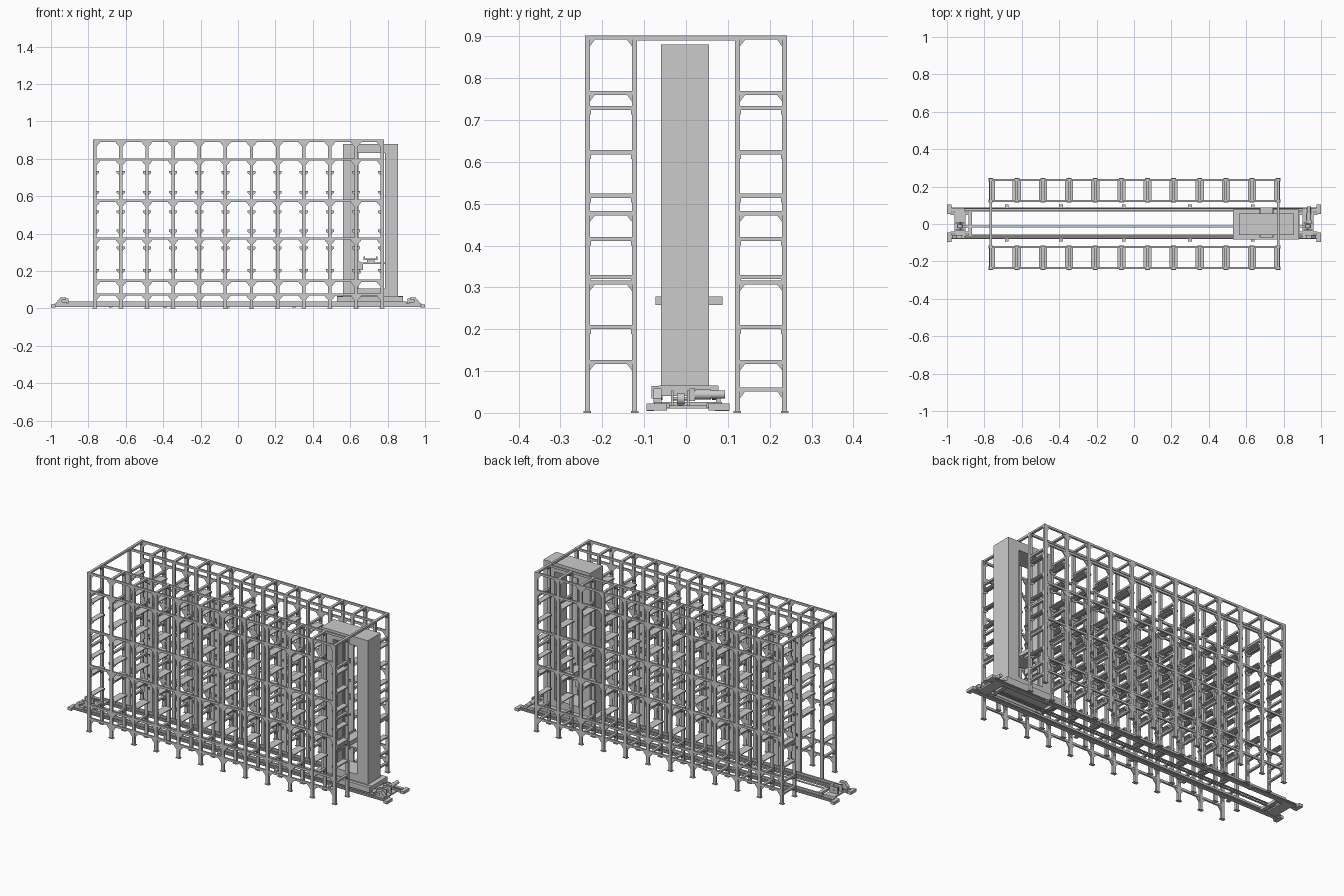
import bpy, bmesh, math
from mathutils import Matrix, Vector


class Part:
    """Collects simple solids into one named object."""
    def __init__(self, name):
        self.name, self.bm = name, bmesh.new()

    def box(self, x0, x1, y0, y1, z0, z1):
        m = Matrix.Translation(((x0 + x1) / 2, (y0 + y1) / 2, (z0 + z1) / 2))
        s = Matrix.Diagonal((abs(x1 - x0), abs(y1 - y0), abs(z1 - z0), 1))
        bmesh.ops.create_cube(self.bm, size=1, matrix=m @ s)
        return self

    def prism(self, pts, offset):
        vs = [self.bm.verts.new(p) for p in pts]
        f = self.bm.faces.new(vs)
        r = bmesh.ops.extrude_face_region(self.bm, geom=[f])
        new = [v for v in r["geom"] if isinstance(v, bmesh.types.BMVert)]
        bmesh.ops.translate(self.bm, verts=new, vec=Vector(offset))
        return self

    def cyl(self, a, b, r, n=20):
        a, b = Vector(a), Vector(b)
        rot = (b - a).to_track_quat('Z', 'Y').to_matrix().to_4x4()
        bmesh.ops.create_cone(self.bm, cap_ends=True, segments=n, radius1=r, radius2=r,
                              depth=(b - a).length, matrix=Matrix.Translation((a + b) / 2) @ rot)
        return self

    def done(self, smooth=False):
        bmesh.ops.recalc_face_normals(self.bm, faces=self.bm.faces)
        me = bpy.data.meshes.new(self.name)
        self.bm.to_mesh(me)
        self.bm.free()
        ob = bpy.data.objects.new(self.name, me)
        bpy.context.collection.objects.link(ob)
        if smooth:
            bpy.context.view_layer.objects.active = ob
            ob.select_set(True)
            bpy.ops.object.shade_smooth_by_angle(angle=math.radians(35))
            ob.select_set(False)
        return ob


POSTS = [-0.766 + 0.1397 * i for i in range(12)]
BEAMS = [0.075, 0.148, 0.374, 0.576, 0.797, 0.896]     # long beams
TIES = [0.122, 0.312, 0.477, 0.765, 0.897]             # frame ties with corner plates
SHELVES = [0.206, 0.326, 0.417, 0.520, 0.624, 0.730]   # bin supports
OUT, INN, W, T = 0.236, 0.123, 0.009, 0.006


def rack(side, name):
    s = 1 if side > 0 else -1
    # posts and feet
    p = Part(name + "_posts")
    for x in POSTS:
        for y in (OUT, INN):
            p.box(x - W, x + W, s * y - T, s * y + T, 0, 0.902)
            p.box(x - 0.013, x + 0.013, s * y - 0.009, s * y + 0.009, 0, 0.004)
    p.done()

    # long beams with corner plates at every post
    p = Part(name + "_long_beams")
    for z in BEAMS:
        p.box(POSTS[0], POSTS[-1], s * OUT - 0.005, s * OUT + 0.005, z - 0.006, z + 0.006)
        for i, x in enumerate(POSTS):
            for d in (-1, 1):
                if (i == 0 and d < 0) or (i == 11 and d > 0):
                    continue
                a = x + d * W
                y = s * OUT - 0.003
                p.prism([(a, y, z - 0.005), (a + d * 0.02, y, z - 0.005), (a + d * 0.018, y, z - 0.01),
                         (a + d * 0.004, y, z - 0.027), (a, y, z - 0.03)], (0, 0.006, 0))
    p.box(POSTS[0], POSTS[-1], s * INN - 0.005, s * INN + 0.005, 0.890, 0.902)
    p.done()

    # cross ties of each frame
    p = Part(name + "_frame_ties")
    for x in POSTS:
        for z in TIES + ([0.056] if s > 0 else []):
            p.box(x - 0.007, x + 0.007, s * INN, s * OUT, z - 0.005, z + 0.005)
            for y, d in ((INN + T, 1), (OUT - T, -1)):
                p.prism([(x - 0.004, s * y, z - 0.004), (x - 0.004, s * (y + d * 0.013), z - 0.004),
                         (x - 0.004, s * y, z - 0.021)], (0.008, 0, 0))
    p.done()

    # bin supports: plates along the frame with tapered brackets
    p = Part(name + "_bin_supports")
    for i, x in enumerate(POSTS):
        l = x - (0.009 if i == 0 else 0.022)
        r = x + (0.009 if i == 11 else 0.022)
        for z in SHELVES:
            p.box(l, r, s * (INN + 0.004), s * (OUT - 0.004), z - 0.001, z + 0.004)
            p.box(x - 0.006, x + 0.006, s * INN, s * OUT, z - 0.006, z)
            for y in (INN + 0.007, OUT - 0.007):
                p.prism([(l, s * y - 0.002, z), (r, s * y - 0.002, z), (r, s * y - 0.002, z - 0.006),
                         (x + 0.009, s * y - 0.002, z - 0.017), (x - 0.009, s * y - 0.002, z - 0.017),
                         (l, s * y - 0.002, z - 0.006)], (0, 0.004, 0))
    p.done()


rack(-1, "front_rack")
rack(1, "back_rack")

# portal beams joining the racks at the top
p = Part("portal_beams")
for x in (POSTS[0], POSTS[-1]):
    p.box(x - 0.006, x + 0.006, -INN, INN, 0.890, 0.902)
p.done()

# floor rails, with sleepers and anchor tabs
p = Part("floor_rails")
for y in (-0.068, 0.077):
    p.box(-0.98, 0.98, y - 0.011, y + 0.011, 0.008, 0.013)
    p.box(-0.98, 0.98, y - 0.003, y + 0.003, 0.012, 0.022)
    p.box(-0.98, 0.98, y - 0.009, y + 0.009, 0.021, 0.026)
    p.box(-0.91, 0.90, y - 0.005, y + 0.005, 0.026, 0.036)
p.done()
p = Part("rail_anchors")
for x in (-0.68, -0.39, -0.055, 0.30, 0.635):
    for y, d in ((-0.068, -1), (0.077, 1)):
        p.box(x - 0.01, x + 0.01, y - 0.008, y + d * 0.026, 0.004, 0.012)
for x in (-0.988, 0.988):
    for y in (-0.07, 0.079):
        p.box(x - 0.012, x + 0.012, y - 0.025, y + 0.025, 0.006, 0.022)
p.done()
p = Part("rail_end_plates")
for d in (-1, 1):
    p.box(d * 0.90, d * 0.96, -0.06, 0.07, 0.010, 0.018)
    p.box(d * 0.865, d * 0.885, -0.06, 0.07, 0.012, 0.026)
    for y in (-0.045, 0.055):
        p.box(d * 0.87, d * 0.98, y - 0.006, y + 0.006, 0.012, 0.022)
p.done()

# drive belt, end pulleys and buffers
p = Part("drive_belt")
p.box(-0.93, 0.93, -0.019, -0.007, 0.030, 0.033).box(-0.93, 0.93, -0.019, -0.007, 0.016, 0.019)
p.done()
p = Part("belt_pulleys")
for x in (-0.93, 0.93):
    p.cyl((x, -0.022, 0.034), (x, -0.004, 0.034), 0.014)
    p.cyl((x, -0.035, 0.034), (x, 0.012, 0.034), 0.004, 12)
p.done(True)
p = Part("pulley_brackets")
for d in (-1, 1):
    for y in (-0.033, 0.005):
        p.box(d * 0.905, d * 0.955, y - 0.003, y + 0.003, 0.015, 0.054)
    for y in (-0.068, ):
        p.prism([(d * 0.915, y - 0.01, 0.024), (d * 0.97, y - 0.01, 0.024), (d * 0.97, y - 0.01, 0.034),
                 (d * 0.95, y - 0.01, 0.058), (d * 0.92, y - 0.01, 0.058), (d * 0.92, y - 0.01, 0.048),
                 (d * 0.94, y - 0.01, 0.048), (d * 0.94, y - 0.01, 0.034), (d * 0.915, y - 0.01, 0.034)],
                (0, 0.02, 0))
p.done()

# travel motor on the right end
p = Part("travel_motor")
p.cyl((0.935, 0.015, 0.044), (0.935, 0.06, 0.044), 0.012)
p.cyl((0.935, 0.06, 0.044), (0.935, 0.093, 0.044), 0.010)
p.box(0.922, 0.948, 0.008, 0.022, 0.028, 0.058)
p.done(True)

# crane base with wheels
p = Part("crane_base")
p.box(0.528, 0.882, -0.065, 0.077, 0.056, 0.066)
for y in (-0.072, 0.066):
    p.box(0.528, 0.882, y - 0.010, y + 0.012, 0.034, 0.064)
for x in (0.54, 0.87):
    p.box(x - 0.01, x + 0.01, -0.065, 0.068, 0.040, 0.058)
p.done()
p = Part("crane_wheels")
for x in (0.57, 0.84):
    for y in (-0.063, 0.069):
        p.cyl((x, y - 0.007, 0.044), (x, y + 0.007, 0.044), 0.013)
p.done(True)

# crane portal: two masts, top box and bottom box
p = Part("crane_masts")
p.box(0.562, 0.636, -0.060, 0.055, 0.066, 0.880)
p.box(0.786, 0.855, -0.060, 0.055, 0.066, 0.880)
p.done()
p = Part("crane_head").box(0.636, 0.786, -0.060, 0.055, 0.830, 0.880)
p.done()
p = Part("crane_sill").box(0.636, 0.786, -0.060, 0.055, 0.066, 0.106)
p.done()
p = Part("lift_guides")
for y in (-0.035, 0.03):
    p.box(0.636, 0.643, y - 0.005, y + 0.005, 0.106, 0.830)
p.done()

# lift carriage with telescopic fork
p = Part("lift_carriage")
p.box(0.643, 0.655, -0.045, 0.040, 0.188, 0.250)
p.box(0.643, 0.786, -0.045, 0.040, 0.238, 0.246)
p.box(0.655, 0.668, -0.045, 0.040, 0.206, 0.240)
p.done()
p = Part("telescopic_fork")
p.box(0.69, 0.73, -0.050, 0.055, 0.246, 0.260)
p.box(0.672, 0.745, -0.073, 0.087, 0.258, 0.268)
for x in (0.672, 0.739):
    p.box(x, x + 0.006, -0.073, 0.087, 0.258, 0.278)
p.done()
